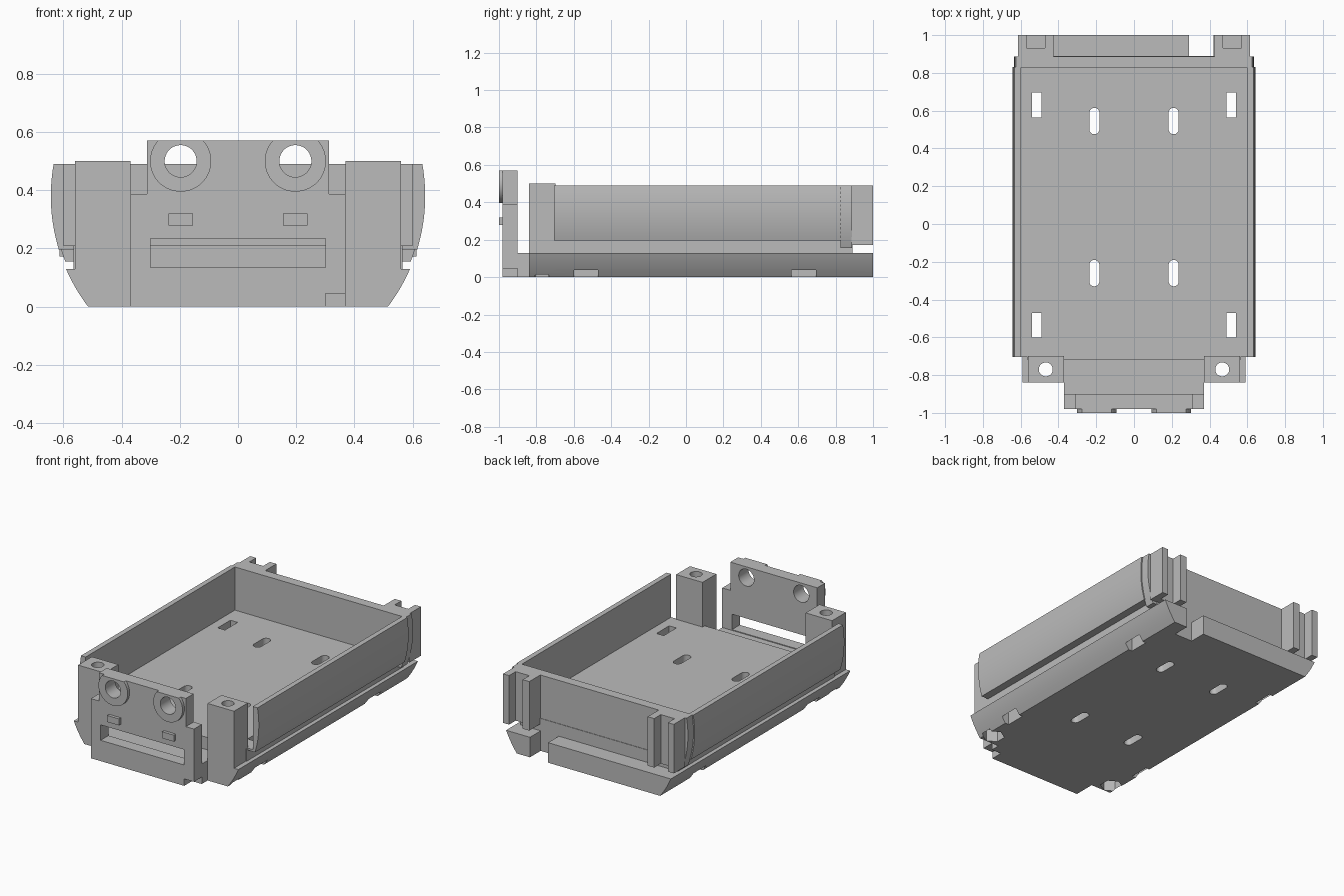
import bpy, bmesh, math
from mathutils import Vector

cube = bpy.data.objects.get("Cube")
if cube:
    bpy.data.objects.remove(cube, do_unlink=True)

grey = bpy.data.materials.new("light_grey")
grey.use_nodes = True
COLOUR = (0.5, 0.5, 0.5, 1)
grey.diffuse_color = COLOUR
grey.node_tree.nodes["Principled BSDF"].inputs["Base Color"].default_value = COLOUR


# A shell is an outline swept along y or z
def prism(outline, lo, hi, axis="y"):
    def place(p, d):
        return Vector((p[0], d, p[1])) if axis == "y" else Vector((p[0], p[1], d))
    return [[place(p, d) for p in outline] for d in (lo, hi)]


def box(x0, x1, y0, y1, z0, z1):
    return prism([(x0, y0), (x1, y0), (x1, y1), (x0, y1)], z0, z1, "z")


def disc(cx, cy, r, sides=32, stretch=0.0):
    pts = []
    for i in range(sides):
        a = 2 * math.pi * (i + 0.5) / sides
        shift = math.copysign(stretch, math.sin(a))
        pts.append((cx + r * math.cos(a), cy + r * math.sin(a) + shift))
    return pts


def make(name, shells, cutters=()):
    bm = bmesh.new()
    for lower, upper in shells:
        a = [bm.verts.new(v) for v in lower]
        b = [bm.verts.new(v) for v in upper]
        bm.faces.new(a)
        bm.faces.new(b)
        for i in range(len(a)):
            j = (i + 1) % len(a)
            bm.faces.new((a[i], a[j], b[j], b[i]))
    bmesh.ops.recalc_face_normals(bm, faces=bm.faces)
    mesh = bpy.data.meshes.new(name)
    bm.to_mesh(mesh)
    bm.free()
    mesh.materials.append(grey)
    obj = bpy.data.objects.new(name, mesh)
    bpy.context.collection.objects.link(obj)
    bpy.ops.object.select_all(action="DESELECT")
    obj.select_set(True)
    bpy.context.view_layer.objects.active = obj
    for cutter in cutters:
        mod = obj.modifiers.new("cut", "BOOLEAN")
        mod.operation = "DIFFERENCE"
        mod.solver = "EXACT"
        mod.object = cutter
        bpy.ops.object.modifier_apply(modifier=mod.name)
    bpy.ops.object.shade_smooth_by_angle(angle=math.radians(25))
    return obj


# Bulging side curve shared by base, walls and back corners
def side(z):
    r = 0.628
    return 0.643 - r + math.sqrt(r * r - (z - 0.38) ** 2)


def curve(z0, z1, steps, inset=0.0):
    heights = [z0 + (z1 - z0) * i / steps for i in range(steps + 1)]
    return [(side(z) - inset, z) for z in heights]


def mirrored(points, s):
    return [(s * x, z) for x, z in points]


SIDES = (-1, 1)

# Cutters
slots = []
for s in SIDES:
    for y in (0.545, -0.26):
        slots.append(prism(disc(s * 0.21, y, 0.027, 24, 0.043), -0.1, 0.4, "z"))
    for y in (0.63, -0.535):
        slots.append(box(s * 0.515 - 0.026, s * 0.515 + 0.026, y - 0.065, y + 0.065, -0.1, 0.4))
slot_cutter = make("slot_cutter", slots)
screw_cutter = make("screw_cutter", [prism(disc(s * 0.467, -0.77, 0.037), -0.1, 0.7, "z") for s in SIDES])
nut_cutter = make("nut_cutter", [prism(disc(s * 0.467, -0.77, 0.068, 6), -0.1, 0.08, "z") for s in SIDES])
notch_cutter = make("notch_cutter", [box(0.29, 0.42, 0.89, 1.1, -0.1, 0.16)])
face_holes = [prism(disc(s * 0.197, 0.5, 0.055), -1.1, -0.8) for s in SIDES]
face_cutter = make("face_cutter", face_holes + [
    box(-0.3, 0.3, -1.1, -0.8, 0.135, 0.235),
    box(0.3, 0.5, -1.1, -0.8, -0.1, 0.045),
    box(-0.5, 0.5, -1.1, -0.975, 0.57, 0.8)])
cutters = [slot_cutter, screw_cutter, nut_cutter, notch_cutter, face_cutter]

# Lower hull with its front tongue
right = curve(0, 0.13, 6)
make("base_hull", [prism(right + mirrored(right[::-1], -1), -0.84, 1.0)],
     [slot_cutter, screw_cutter, nut_cutter, notch_cutter])
make("front_tongue", [box(-0.37, 0.37, -0.9, -0.84, 0, 0.13)])

# Raised tray floor, set in to leave the side groove
make("tray_floor", [box(-0.565, 0.565, -0.72, 0.89, 0.13, 0.21)], [slot_cutter])

# Tray walls
for s, word in zip(SIDES, ("right", "left")):
    wall = curve(0.197, 0.49, 14) + [(0.6, 0.49), (0.6, 0.21), (0.56, 0.21), (0.56, 0.197)]
    make(word + "_wall", [prism(mirrored(wall, s), -0.705, 0.83)])
corner = curve(0.155, 0.49, 14, 0.008)
make("back_wall", [prism(corner + mirrored(corner[::-1], -1), 0.825, 0.887)])
make("back_wall_foot", [box(-0.565, 0.565, 0.825, 0.887, 0.13, 0.155)])

# Back corner channels: two posts joined by a web
for s, word in zip(SIDES, ("right", "left")):
    channel = [(0.425, 0.885), (0.425, 1.0), (0.472, 1.0), (0.472, 0.932),
               (0.57, 0.932), (0.57, 1.0), (0.613, 1.0), (0.613, 0.885)]
    make(word + "_back_channel", [prism(mirrored(channel, s), 0.172, 0.49, "z")])

# Screw pillars
for s, word in zip(SIDES, ("right", "left")):
    x0, x1 = sorted((s * 0.37, s * 0.56))
    make(word + "_screw_pillar", [box(x0, x1, -0.84, -0.698, 0.13, 0.5)], [screw_cutter])

# Front face plate
half = [(0.37, 0), (0.37, 0.387), (0.312, 0.387), (0.312, 0.57)]
make("face_plate", [prism(half + mirrored(half[::-1], -1), -0.98, -0.9)], [face_cutter])
for s, word in zip(SIDES, ("right", "left")):
    make(word + "_eye_ring", [prism(disc(s * 0.197, 0.5, 0.105, 48), -1.0, -0.98)], [face_cutter])
    x = s * 0.197
    make(word + "_small_tab", [box(x - 0.042, x + 0.042, -1.0, -0.98, 0.278, 0.32)])

for cutter in cutters:
    bpy.data.objects.remove(cutter, do_unlink=True)
